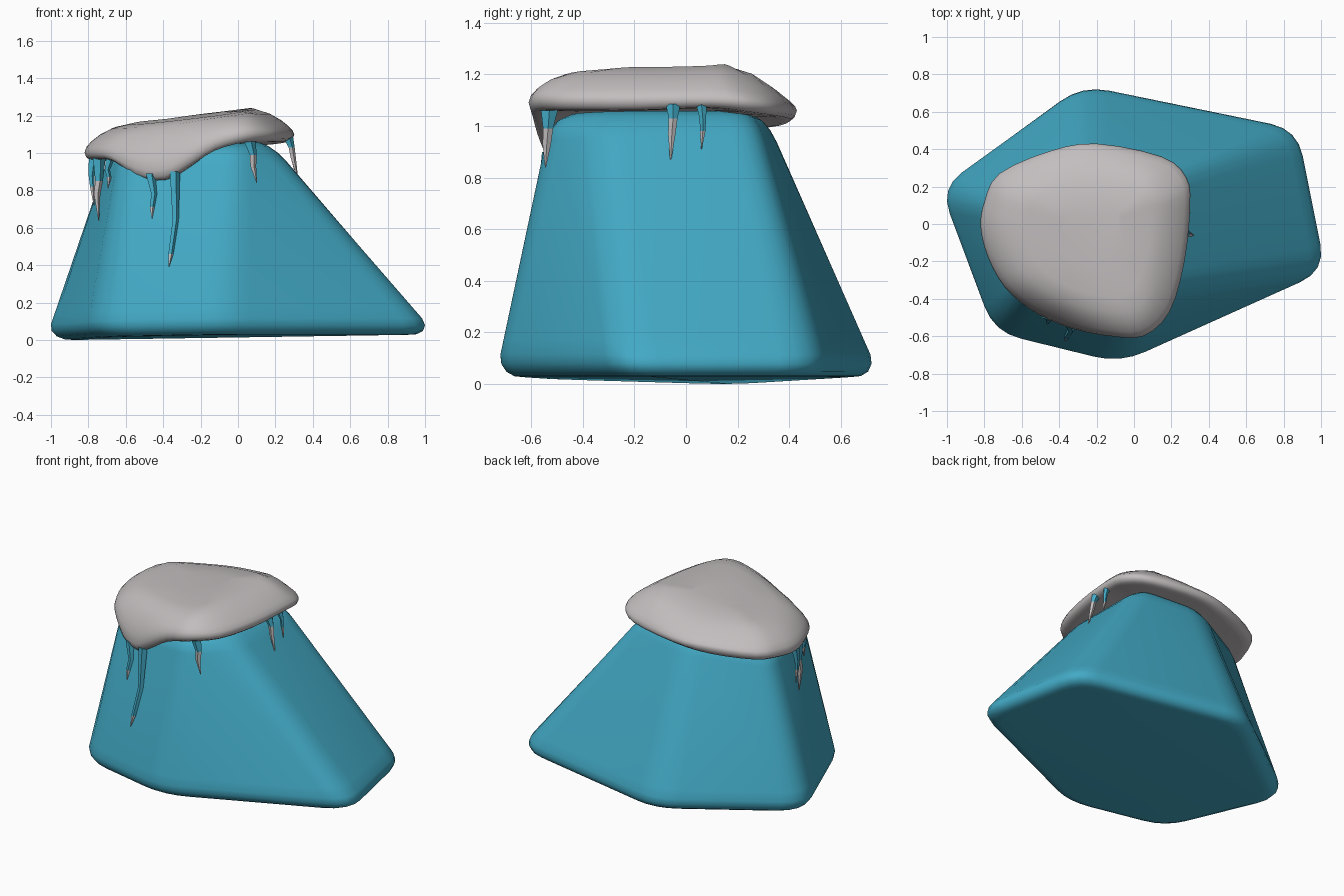
import bpy, bmesh, math
from mathutils import Vector

if "Cube" in bpy.data.objects:
    bpy.data.objects.remove(bpy.data.objects["Cube"])


def material(name, rgb):
    m = bpy.data.materials.new(name)
    m.diffuse_color = (*rgb, 1)
    m.use_nodes = True
    m.node_tree.nodes["Principled BSDF"].inputs["Base Color"].default_value = m.diffuse_color
    return m


ICE = material("ice_blue", (0.055, 0.40, 0.56))
SNOW = material("snow_grey", (0.54, 0.51, 0.515))


def finish(bm, name, mats, angle):
    bmesh.ops.recalc_face_normals(bm, faces=bm.faces[:])
    me = bpy.data.meshes.new(name)
    bm.to_mesh(me)
    bm.free()
    for m in mats:
        me.materials.append(m)
    ob = bpy.data.objects.new(name, me)
    bpy.context.collection.objects.link(ob)
    bpy.ops.object.select_all(action='DESELECT')
    ob.select_set(True)
    bpy.context.view_layer.objects.active = ob
    bpy.ops.object.shade_smooth_by_angle(angle=math.radians(angle))
    return ob


def loft(bm, rings):
    """Skin a list of closed vertex rings; returns faces per segment."""
    out = []
    for a, b in zip(rings, rings[1:]):
        n = len(a)
        out.append([bm.faces.new((a[i], a[(i + 1) % n], b[(i + 1) % n], b[i]))
                    for i in range(n)])
    return out


def rounded(poly, r):
    """Round every corner of a closed polygon with a short curve."""
    n, pts = len(poly), []
    for i, p in enumerate(poly):
        a = p + (poly[i - 1] - p).normalized() * r
        b = p + (poly[(i + 1) % n] - p).normalized() * r
        for k in range(5):
            t = k / 4
            pts.append(a * (1 - t) ** 2 + p * 2 * t * (1 - t) + b * t * t)
    return pts


# Rock: tapered six-sided block with rounded corners, foot and shoulder
base = [(-.28, .78, .03), (.92, .53, .03), (1.08, -.25, .03),
        (-.08, -.765, .03), (-.755, -.595, .02), (-1.06, .2, 0)]
top = [(-.25, .32, 1.04), (.17, .26, 1.06), (.17, -.34, 1.06),
       (0, -.54, 1.05), (-.62, -.41, 1.0), (-.70, .12, .99)]
bm = bmesh.new()
rings = []
for t, s in ((0, .86), (.003, .905), (.02, .95), (.05, .985), (.085, 1.0),
             (.14, 1.0), (.9, 1.0), (.945, .985), (.98, .94), (1.0, .86)):
    poly = []
    for p, q in zip(base, top):
        v = Vector(p).lerp(Vector(q), t)
        cx = -.25 * t
        poly.append(Vector((cx + (v.x - cx) * s, v.y * s, v.z)))
    rings.append([bm.verts.new(p) for p in rounded(poly, .15 - .05 * t)])
loft(bm, rings)
bm.faces.new(rings[0])
bm.faces.new(rings[-1])
# fit the footprint exactly
for axis, half in ((0, 1.0), (1, .72)):
    vals = [v.co[axis] for v in bm.verts]
    mid, size = (max(vals) + min(vals)) / 2, max(vals) - min(vals)
    for v in bm.verts:
        v.co[axis] = (v.co[axis] - mid) * 2 * half / size
low = min(v.co.z for v in bm.verts)
for v in bm.verts:
    v.co.z -= low
finish(bm, "rock", [ICE], 60)

# Snow cap: rim outline as x, y, rim height, lower lip height
outline = [(.30, .10, 1.10, 1.07), (.28, .25, 1.09, 1.055), (.15, .36, 1.07, 1.04),
           (-.20, .43, 1.06, 1.025), (-.45, .39, 1.05, 1.00), (-.72, .27, 1.03, .985),
           (-.80, .12, 1.01, .97), (-.82, -.02, 1.00, .96), (-.78, -.18, 1.00, .965),
           (-.69, -.34, .99, .955), (-.55, -.46, .92, .87), (-.40, -.535, .91, .855),
           (-.27, -.575, .98, .92), (-.12, -.60, 1.06, 1.01), (.05, -.60, 1.10, 1.055),
           (.19, -.47, 1.10, 1.06), (.27, -.20, 1.10, 1.06)]


def closed_spline(pts, steps):
    n, res = len(pts), []
    for i in range(n):
        a, b, c, d = (Vector(pts[(i + k) % n]) for k in (-1, 0, 1, 2))
        for s in range(steps):
            t = s / steps
            res.append(.5 * (2 * b + (c - a) * t + (2 * a - 5 * b + 4 * c - d) * t * t
                             + (3 * b - a - 3 * c + d) * t ** 3))
    return res


CX, CY = -.22, -.06


def crown(x, y):
    return (1.23 + .13 * x + .04 * y
            - .35 * max(0, x - .06) - .3 * max(0, y - .14))


rim = closed_spline(outline, 3)
bm = bmesh.new()
rings = []
# underside and lip: scale, drop towards the lower lip
for s, k in ((.55, 1.0), (.88, 1.0), (.95, .95), (.985, .6), (1.0, 0)):
    rings.append([bm.verts.new((CX + (p[0] - CX) * s, CY + (p[1] - CY) * s,
                                p[2] + (p[3] - p[2]) * k)) for p in rim])
# upper side: scale, rise towards the crown
for s, k in ((.985, .23), (.94, .47), (.86, .73), (.75, .93), (.6, 1.0), (.3, 1.0)):
    ring = []
    for p in rim:
        x, y = CX + (p[0] - CX) * s, CY + (p[1] - CY) * s
        ring.append(bm.verts.new((x, y, p[2] + (crown(x, y) - p[2]) * k)))
    rings.append(ring)
loft(bm, rings)
bm.faces.new(rings[0])
bm.faces.new(rings[-1])
finish(bm, "snow_cap", [SNOW], 60)


# Icicles: bent tapering spikes, blue above and grey at the tip
def icicle(name, path, radius, grey_from):
    bm = bmesh.new()
    rings = []
    for j, p in enumerate(path):
        r = radius * (1, .6, .5, .06)[j]
        rings.append([bm.verts.new((p[0] + r * math.cos(i * math.tau / 5),
                                    p[1] + r * math.sin(i * math.tau / 5), p[2]))
                      for i in range(5)])
    for j, faces in enumerate(loft(bm, rings)):
        for f in faces:
            f.material_index = int(j >= grey_from)
    bm.faces.new(rings[0])
    bm.faces.new(rings[-1]).material_index = 1
    finish(bm, name, [ICE, SNOW], 40)


icicle("icicle_front_long", [(-.34, -.53, .90), (-.335, -.565, .64),
                             (-.36, -.605, .46), (-.37, -.625, .39)], .03, 2)
icicle("icicle_front_short", [(-.47, -.485, .89), (-.45, -.505, .78),
                              (-.46, -.52, .71), (-.46, -.535, .65)], .028, 2)
icicle("icicle_front_right", [(.06, -.53, 1.06), (.08, -.535, .99),
                              (.08, -.54, .93), (.10, -.545, .84)], .034, 1)
icicle("icicle_left_long", [(-.745, -.13, .98), (-.745, -.14, .85),
                            (-.755, -.145, .78), (-.745, -.15, .64)], .038, 1)
icicle("icicle_left_outer", [(-.775, -.06, .98), (-.785, -.07, .88),
                             (-.78, -.075, .82), (-.77, -.08, .72)], .028, 2)
icicle("icicle_left_short", [(-.685, -.27, .97), (-.70, -.27, .91),
                             (-.69, -.275, .87), (-.695, -.275, .81)], .026, 2)
icicle("icicle_right_front", [(.265, -.05, 1.085), (.285, -.05, 1.03),
                              (.295, -.055, .97), (.32, -.06, .86)], .03, 1)
icicle("icicle_right_back", [(.27, .06, 1.085), (.285, .065, 1.03),
                             (.29, .065, .98), (.30, .06, .91)], .022, 2)
